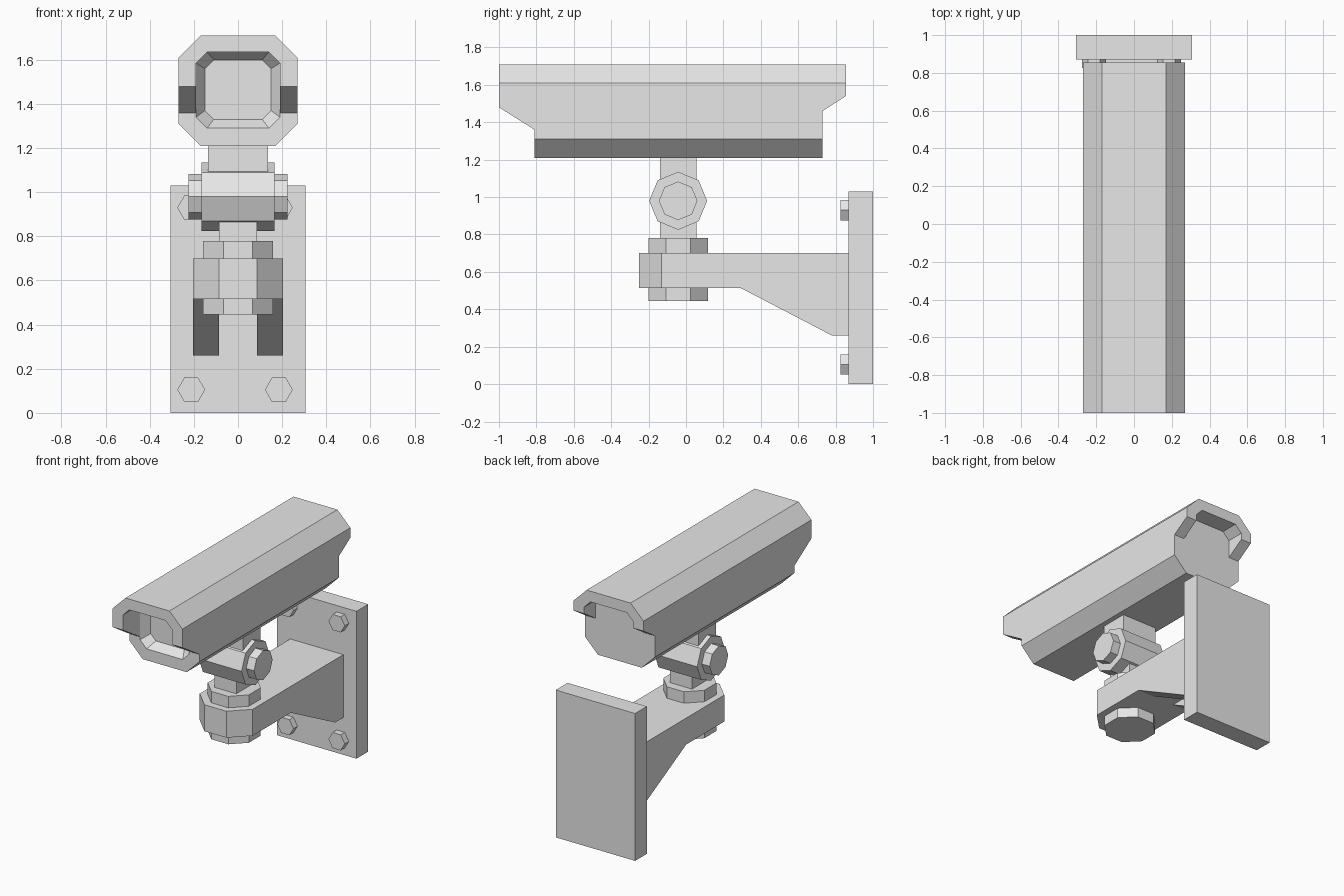
import bpy, bmesh, math
from mathutils import Vector

if "Cube" in bpy.data.objects:
    bpy.data.objects.remove(bpy.data.objects["Cube"], do_unlink=True)

grey = bpy.data.materials.new("light_grey")
grey.use_nodes = True
COLOUR = (0.8, 0.8, 0.8, 1)
grey.diffuse_color = COLOUR
grey.node_tree.nodes["Principled BSDF"].inputs["Base Color"].default_value = COLOUR

# Where a 2D profile point lands when it is swept along each axis
PLACE = {"x": lambda p, d: Vector((d, p[0], p[1])),
         "y": lambda p, d: Vector((p[0], d, p[1])),
         "z": lambda p, d: Vector((p[0], p[1], d))}


def loft(name, axis, rings):
    """Solid through (depth, profile) rings along an axis."""
    bm = bmesh.new()
    loops = [[bm.verts.new(PLACE[axis](p, d)) for p in pts] for d, pts in rings]
    n = len(loops[0])
    for a, b in zip(loops, loops[1:]):
        for i in range(n):
            j = (i + 1) % n
            bm.faces.new((a[i], a[j], b[j], b[i]))
    bm.faces.new(loops[0])
    bm.faces.new(loops[-1])
    bmesh.ops.recalc_face_normals(bm, faces=bm.faces)
    mesh = bpy.data.meshes.new(name)
    bm.to_mesh(mesh)
    bm.free()
    mesh.materials.append(grey)
    obj = bpy.data.objects.new(name, mesh)
    bpy.context.collection.objects.link(obj)
    return obj


def prism(name, axis, pts, start, end):
    return loft(name, axis, [(start, pts), (end, pts)])


def rect(a0, a1, b0, b1):
    return [(a0, b0), (a1, b0), (a1, b1), (a0, b1)]


def chamfered(half, low, high, cut):
    return [(half - cut, low), (half, low + cut), (half, high - cut), (half - cut, high),
            (cut - half, high), (-half, high - cut), (-half, low + cut), (cut - half, low)]


def ngon(cx, cy, radius, sides, turn=0):
    return [(cx + radius * math.cos(turn + math.tau * i / sides),
             cy + radius * math.sin(turn + math.tau * i / sides)) for i in range(sides)]


def cut(obj, cutter):
    cutter.hide_render = True
    mod = obj.modifiers.new("cut", "BOOLEAN")
    mod.operation, mod.solver, mod.object = "DIFFERENCE", "EXACT", cutter
    bpy.context.view_layer.objects.active = obj
    bpy.ops.object.modifier_apply(modifier=mod.name)
    bpy.data.objects.remove(cutter, do_unlink=True)


# Camera housing: chamfered tube with hoods overhanging both ends
housing = prism("camera_housing", "y", chamfered(0.27, 1.21, 1.71, 0.1), -1, 0.855)
cut(housing, prism("front_notch_cutter", "x",
                   [(-1.19, 1.6), (-0.81, 1.36), (-0.81, 1.1), (-1.19, 1.1)], -0.5, 0.5))
cut(housing, prism("rear_notch_cutter", "x",
                   [(0.73, 1.1), (0.73, 1.46), (0.98, 1.62), (0.98, 1.1)], -0.5, 0.5))
opening = chamfered(0.19, 1.29, 1.635, 0.05)
cut(housing, loft("lens_recess_cutter", "y", [(-1.1, opening), (-0.81, opening),
                                              (-0.75, chamfered(0.15, 1.33, 1.6, 0.04))]))
cut(housing, prism("rear_hood_cutter", "y", opening, 0.73, 1))

# Swivel joint: neck, knuckle with end caps, post
MID = -0.042
prism("housing_neck", "z", rect(-0.135, 0.135, -0.14, 0.055), 1.0, 1.21)
prism("tilt_knuckle", "x", ngon(MID, 0.98, 0.155, 8), -0.165, 0.165)
for side, s in (("left", 1), ("right", -1)):
    prism(side + "_knuckle_cap", "x", ngon(MID, 0.98, 0.103, 8), s * 0.165, s * 0.225)
prism("swivel_post", "z", rect(-0.085, 0.085, -0.14, 0.055), 0.78, 0.95)

# Collars above and below the arm head
for name, low, high in (("upper_collar", 0.70, 0.78), ("lower_collar", 0.445, 0.515)):
    prism(name, "z", ngon(0, MID, 0.172, 8, math.pi / 8), low, high)

# Bracket arm: half-octagon head running straight back to the wall plate
prism("bracket_arm", "z", [(-0.205, 0.87), (-0.205, -0.13), (-0.085, -0.25),
                           (0.085, -0.25), (0.205, -0.13), (0.205, 0.87)], 0.515, 0.70)

# Sloped ribs under the arm
for side, s in (("left", 1), ("right", -1)):
    prism(side + "_arm_rib", "x", [(0.29, 0.515), (0.78, 0.26), (0.87, 0.26), (0.87, 0.515)],
          s * 0.087, s * 0.205)

# Wall plate with hexagonal bolts
prism("wall_plate", "y", rect(-0.307, 0.307, 0, 1.03), 0.87, 1)
for side, x in (("left", 0.185), ("right", -0.212)):
    for level, z in (("lower", 0.105), ("upper", 0.93)):
        prism(f"{level}_{side}_bolt", "y", ngon(x, z, 0.063, 6), 0.825, 0.87)
